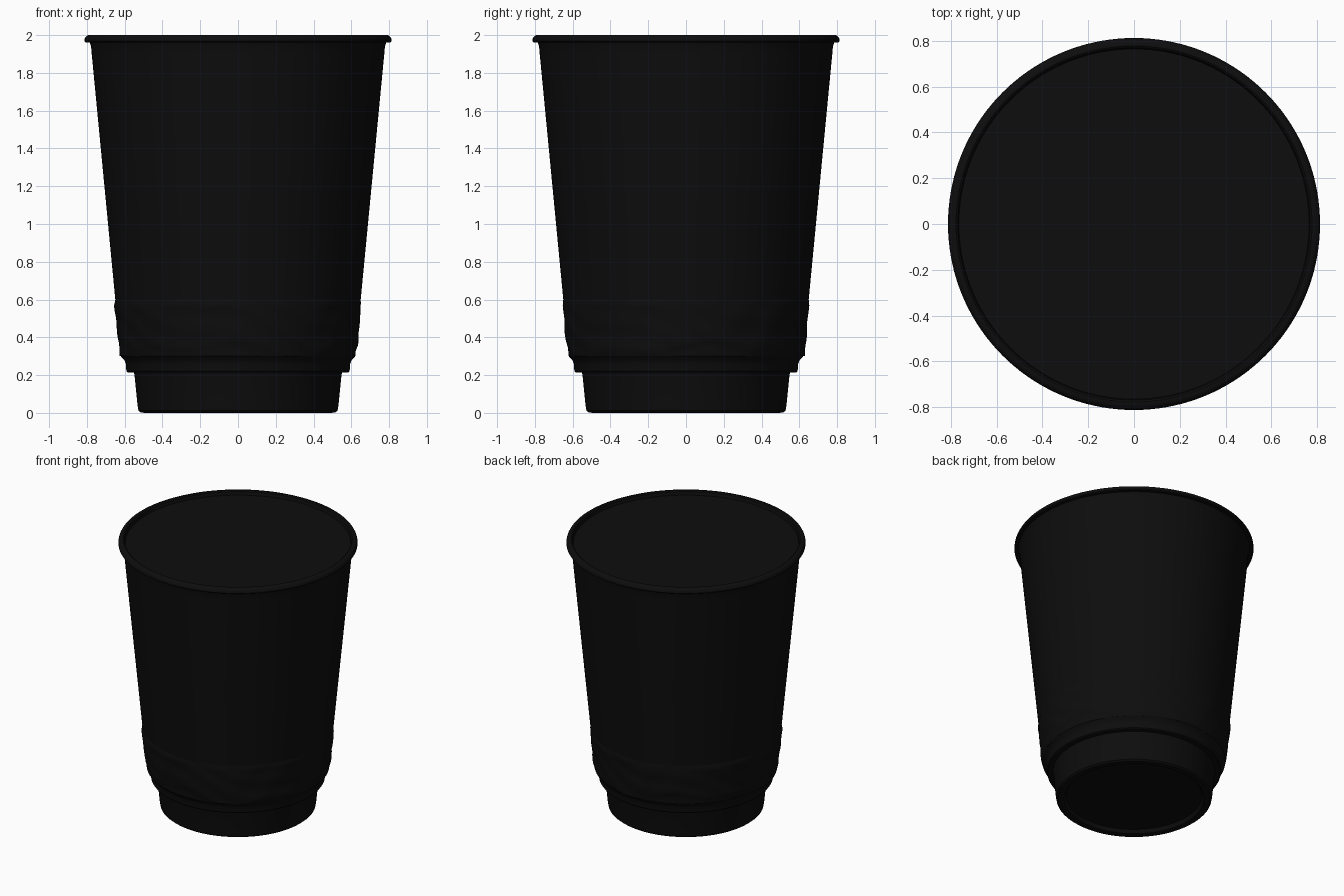
import bpy
import bmesh
from math import sin, cos, pi

cube = bpy.data.objects.get("Cube")
if cube:
    bpy.data.objects.remove(cube, do_unlink=True)

SEGMENTS = 144

black = bpy.data.materials.new("matte black")
black.use_nodes = True
colour = (0.004, 0.004, 0.004, 1)
black.diffuse_color = colour
black.node_tree.nodes["Principled BSDF"].inputs["Base Color"].default_value = colour


def lathe(name, profile, relief=None):
    """Spin (radius, height) points about z; relief adds to the radius."""
    bm = bmesh.new()
    rings = []
    for r, z in profile:
        if r == 0:
            rings.append([bm.verts.new((0, 0, z))])
            continue
        ring = []
        for i in range(SEGMENTS):
            a = 2 * pi * i / SEGMENTS
            rr = r + (relief(a, z) if relief else 0)
            ring.append(bm.verts.new((rr * cos(a), rr * sin(a), z)))
        rings.append(ring)
    for low, high in zip(rings, rings[1:]):
        for i in range(SEGMENTS):
            j = (i + 1) % SEGMENTS
            if len(low) == 1:
                bm.faces.new((low[0], high[j], high[i]))
            elif len(high) == 1:
                bm.faces.new((low[i], low[j], high[0]))
            else:
                bm.faces.new((low[i], low[j], high[j], high[i]))
    bmesh.ops.recalc_face_normals(bm, faces=bm.faces)
    mesh = bpy.data.meshes.new(name)
    bm.to_mesh(mesh)
    bm.free()
    mesh.materials.append(black)
    obj = bpy.data.objects.new(name, mesh)
    bpy.context.collection.objects.link(obj)
    bpy.ops.object.select_all(action='DESELECT')
    bpy.context.view_layer.objects.active = obj
    obj.select_set(True)
    bpy.ops.object.shade_smooth_by_angle(angle=0.6)
    return obj


def wall_radius(z):
    return 0.592 + 0.096 * z


def embossing(a, z):
    """Irregular raised landscape strip around the lower wall."""
    edge = 0.31 + 0.03 * sin(3 * a + 1) + 0.02 * sin(7 * a)
    fade = max(0, min(1, (z - edge) / 0.03)) * max(0, min(1, (0.6 - z) / 0.03))
    ripple = sin(9 * a + 14 * z) * sin(31 * z + 2 * sin(5 * a))
    return fade * (0.006 + 0.004 * ripple)


# Foot with recessed underside
lathe("foot", [(0, 0.03), (0.46, 0.03), (0.475, 0.005), (0.49, 0),
               (0.515, 0.002), (0.527, 0.012), (0.532, 0.04),
               (0.548, 0.2), (0.552, 0.215)])

# Stepped shoulder above the foot
lathe("shoulder", [(0.552, 0.215), (0.585, 0.215), (0.591, 0.222),
                   (0.594, 0.26), (0.602, 0.28), (wall_radius(0.3), 0.3)])

# Embossed strip
strip = [0.3 + 0.3 * i / 20 for i in range(21)]
lathe("embossed_band", [(wall_radius(z), z) for z in strip], embossing)

# Tapered wall
lathe("wall", [(wall_radius(0.6), 0.6), (wall_radius(1.2), 1.2),
               (wall_radius(1.9), 1.9), (0.778, 1.94), (0.785, 1.962)])

# Rolled rim
lathe("rim", [(0.785, 1.962), (0.806, 1.962), (0.813, 1.968), (0.812, 1.98),
              (0.805, 1.993), (0.792, 2), (0.778, 2), (0.77, 1.994),
              (0.765, 1.97)])

# Slightly sunken top surface
lathe("top_surface", [(0.765, 1.97), (0, 1.97)])
